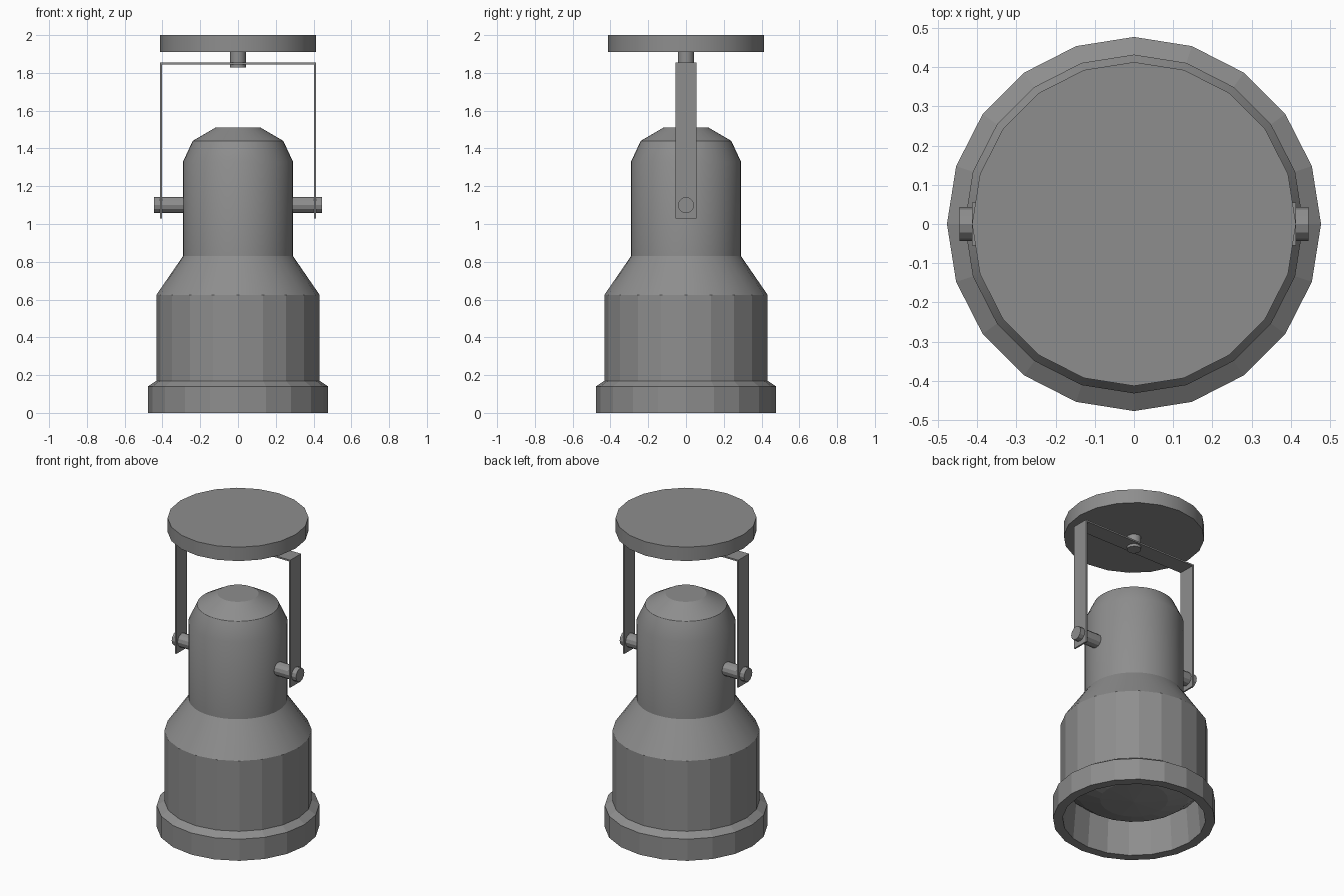
import bpy, bmesh
from math import cos, sin, tau, pi, radians
from mathutils import Matrix

if "Cube" in bpy.data.objects:
    bpy.data.objects.remove(bpy.data.objects["Cube"])

SIDES = 20
GREY = bpy.data.materials.new("dark_grey")
GREY.diffuse_color = (0.27, 0.27, 0.27, 1)
GREY.use_nodes = True
GREY.node_tree.nodes["Principled BSDF"].inputs["Base Color"].default_value = GREY.diffuse_color


def finish(name, bm, angle=0):
    """Make the object; a non-zero angle smooths edges below it."""
    bmesh.ops.recalc_face_normals(bm, faces=bm.faces)
    me = bpy.data.meshes.new(name)
    bm.to_mesh(me)
    bm.free()
    me.materials.append(GREY)
    ob = bpy.data.objects.new(name, me)
    bpy.context.collection.objects.link(ob)
    if angle:
        bpy.ops.object.select_all(action='DESELECT')
        ob.select_set(True)
        bpy.context.view_layer.objects.active = ob
        bpy.ops.object.shade_smooth_by_angle(angle=radians(angle))
    return ob


def lathe(name, profile, sides=SIDES, angle=0, odd_scale=()):
    """Spin (radius, z) points round z; radius 0 makes a pole.
    Rings listed in odd_scale have odd points pulled in onto a polygon of half the sides."""
    bm = bmesh.new()
    rings = []
    for k, (r, z) in enumerate(profile):
        if r == 0:
            rings.append([bm.verts.new((0, 0, z))] * sides)
            continue
        ring = []
        for i in range(sides):
            rr = r * cos(tau / sides) if k in odd_scale and i % 2 else r
            ring.append(bm.verts.new((rr * cos(tau * i / sides), rr * sin(tau * i / sides), z)))
        rings.append(ring)
    for a, b in zip(rings, rings[1:]):
        for i in range(sides):
            j = (i + 1) % sides
            bm.faces.new(dict.fromkeys((a[i], a[j], b[j], b[i])))
    return finish(name, bm, angle)


def cylinder(name, r, length, matrix, sides, angle=0):
    bm = bmesh.new()
    bmesh.ops.create_cone(bm, cap_ends=True, segments=sides, radius1=r, radius2=r,
                          depth=length, matrix=matrix)
    return finish(name, bm, angle)


# Faceted lower shade with front rim, open inside
lathe("shade", [(0.432, 0.625), (0.432, 0.17), (0.477, 0.14), (0.477, 0),
                (0.42, 0), (0.40, 0.24)])

# Shoulder blending the faceted shade into the round housing
lathe("shoulder", [(0.291, 0.83), (0.432, 0.625)], 2 * SIDES, 30, odd_scale=(1,))

# Domed lens of the bulb inside the shade
lathe("bulb_lens", [(0.40, 0.23), (0.33, 0.175), (0.2, 0.135), (0, 0.12)])

# Smooth round upper housing with stepped cap
lathe("housing", [(0.291, 0.825), (0.291, 1.33), (0.24, 1.44), (0.12, 1.51), (0, 1.51)],
      2 * SIDES, 28)

# Ceiling plate and its stem
cylinder("ceiling_plate", 0.413, 0.09, Matrix.Translation((0, 0, 1.955)), SIDES, 30)
cylinder("stem", 0.043, 0.09, Matrix.Translation((0, 0, 1.873)), 12, 40)

# Bent strap yoke: an inverted U drawn as one thin profile, extruded across y
outline = [(-0.413, 1.03), (-0.413, 1.855), (0.413, 1.855), (0.413, 1.03),
           (0.403, 1.03), (0.403, 1.845), (-0.403, 1.845), (-0.403, 1.03)]
bm = bmesh.new()
front, back = ([bm.verts.new((x, y, z)) for x, z in outline] for y in (-0.055, 0.055))
for i in range(8):
    j = (i + 1) % 8
    bm.faces.new((front[i], front[j], back[j], back[i]))
for ring in (front, back):
    for q in ((0, 1, 6, 7), (1, 2, 5, 6), (2, 3, 4, 5)):
        bm.faces.new([ring[k] for k in q])
finish("yoke", bm)

# Pivot pins through both strap ends
for side, sx in (("left", -1), ("right", 1)):
    m = Matrix.Translation((sx * 0.36, 0, 1.1)) @ Matrix.Rotation(pi / 2, 4, 'Y')
    cylinder("pivot_pin_" + side, 0.043, 0.17, m, 12)
